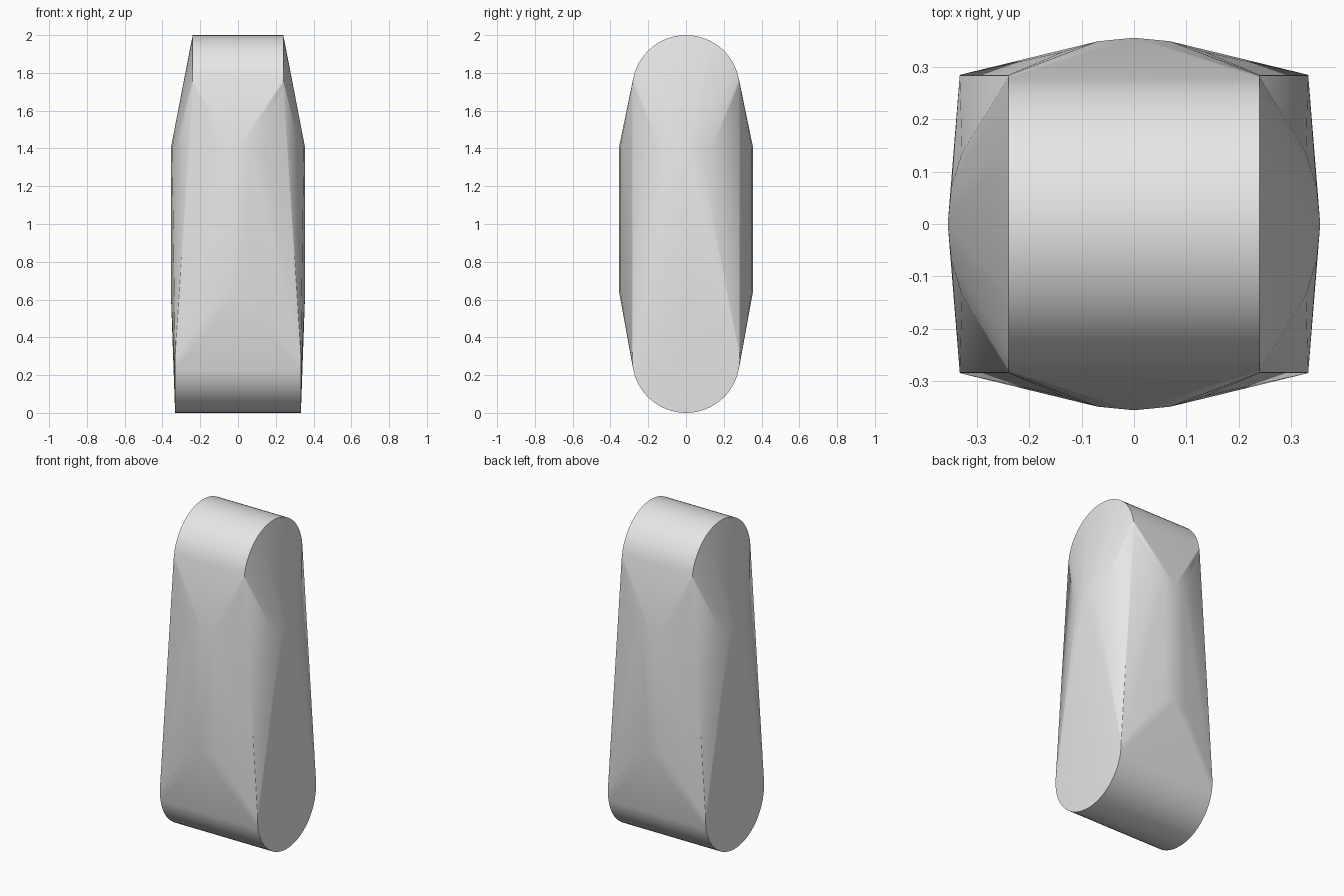
import bpy
import bmesh
from math import cos, sin, pi, radians

cube = bpy.data.objects.get("Cube")
if cube:
    bpy.data.objects.remove(cube, do_unlink=True)

HEIGHT = 2.0
END_RADIUS = 0.285     # rounded top and bottom
BELLY_RADIUS = 0.356   # upright barrel in the middle


def ring(radius, count):
    """Points of a circle, as pairs."""
    return [(radius * cos(2 * pi * i / count), radius * sin(2 * pi * i / count))
            for i in range(count)]


bm = bmesh.new()

# Rounded ends: cylinders lying along x, narrower at the top
for half_width, centre in ((0.24, HEIGHT - END_RADIUS), (0.333, END_RADIUS)):
    for side in (-1, 1):
        for y, z in ring(END_RADIUS, 64):
            bm.verts.new((side * half_width, y, centre + z))

# Belly: an upright cylinder
for level in (0.65, 1.4):
    for x, y in ring(BELLY_RADIUS, 32):
        bm.verts.new((x, y, level))

# Skin stretched over all three cylinders
hull = bmesh.ops.convex_hull(bm, input=bm.verts[:])
inside = {v for v in hull["geom_interior"] + hull["geom_unused"]
          if isinstance(v, bmesh.types.BMVert)}
bmesh.ops.delete(bm, geom=list(inside), context="VERTS")
bmesh.ops.dissolve_limit(bm, angle_limit=radians(0.1), verts=bm.verts[:], edges=bm.edges[:])
bmesh.ops.recalc_face_normals(bm, faces=bm.faces[:])

mesh = bpy.data.meshes.new("tapered_body")
bm.to_mesh(mesh)
bm.free()
body = bpy.data.objects.new("tapered_body", mesh)
bpy.context.collection.objects.link(body)

# Plain grey material
grey = bpy.data.materials.new("light_grey")
grey.use_nodes = True
colour = (0.8, 0.8, 0.8, 1.0)
grey.diffuse_color = colour
grey.node_tree.nodes["Principled BSDF"].inputs["Base Color"].default_value = colour
mesh.materials.append(grey)

# Smooth shading with sharp end rims
bpy.ops.object.select_all(action="DESELECT")
body.select_set(True)
bpy.context.view_layer.objects.active = body
bpy.ops.object.shade_smooth_by_angle(angle=radians(30))
